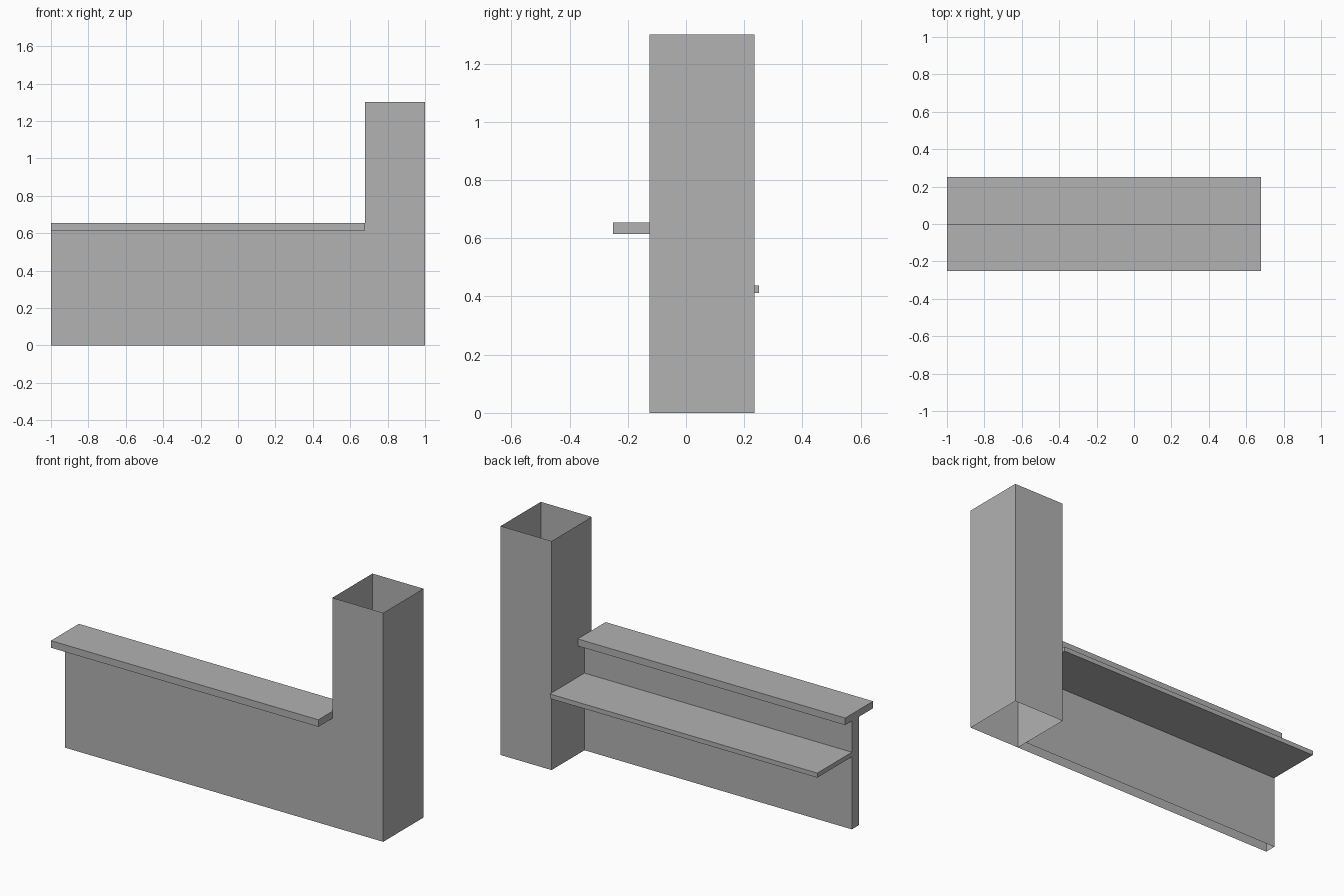
import bpy
import bmesh

cube = bpy.data.objects.get("Cube")
if cube:
    bpy.data.objects.remove(cube, do_unlink=True)

# Single plain grey for every part
grey = bpy.data.materials.new("plain_grey")
grey.use_nodes = True
colour = (0.445, 0.445, 0.445, 1)
grey.diffuse_color = colour
grey.node_tree.nodes["Principled BSDF"].inputs["Base Color"].default_value = colour


def add_box(name, x, y, z, open_ends=False):
    """Box between (min, max) pairs; open_ends leaves a thin shell without top and bottom."""
    bm = bmesh.new()
    bmesh.ops.create_cube(bm, size=1)
    for v in bm.verts:
        v.co = [span[c > 0] for span, c in zip((x, y, z), v.co)]
    bm.normal_update()
    if open_ends:
        caps = [f for f in bm.faces if abs(f.normal.z) > 0.5]
        bmesh.ops.delete(bm, geom=caps, context='FACES_ONLY')
    mesh = bpy.data.meshes.new(name)
    bm.to_mesh(mesh)
    bm.free()
    mesh.materials.append(grey)
    obj = bpy.data.objects.new(name, mesh)
    bpy.context.collection.objects.link(obj)
    return obj


RUN = (-1.0, 0.68)          # length shared by wall, counter and shelf
FRONT, WALL_BACK = -0.125, -0.06

# Hollow column, open above and below
add_box("column", (RUN[1], 1.0), (FRONT, 0.235), (0, 1.30), open_ends=True)
# Thin hollow wall beside the column
add_box("wall", RUN, (FRONT, WALL_BACK), (0, 0.615), open_ends=True)
# Counter resting on the wall
add_box("counter_top", RUN, (-0.25, 0.0), (0.615, 0.655))
# Work shelf behind the wall
add_box("back_shelf", RUN, (WALL_BACK, 0.25), (0.412, 0.438))
